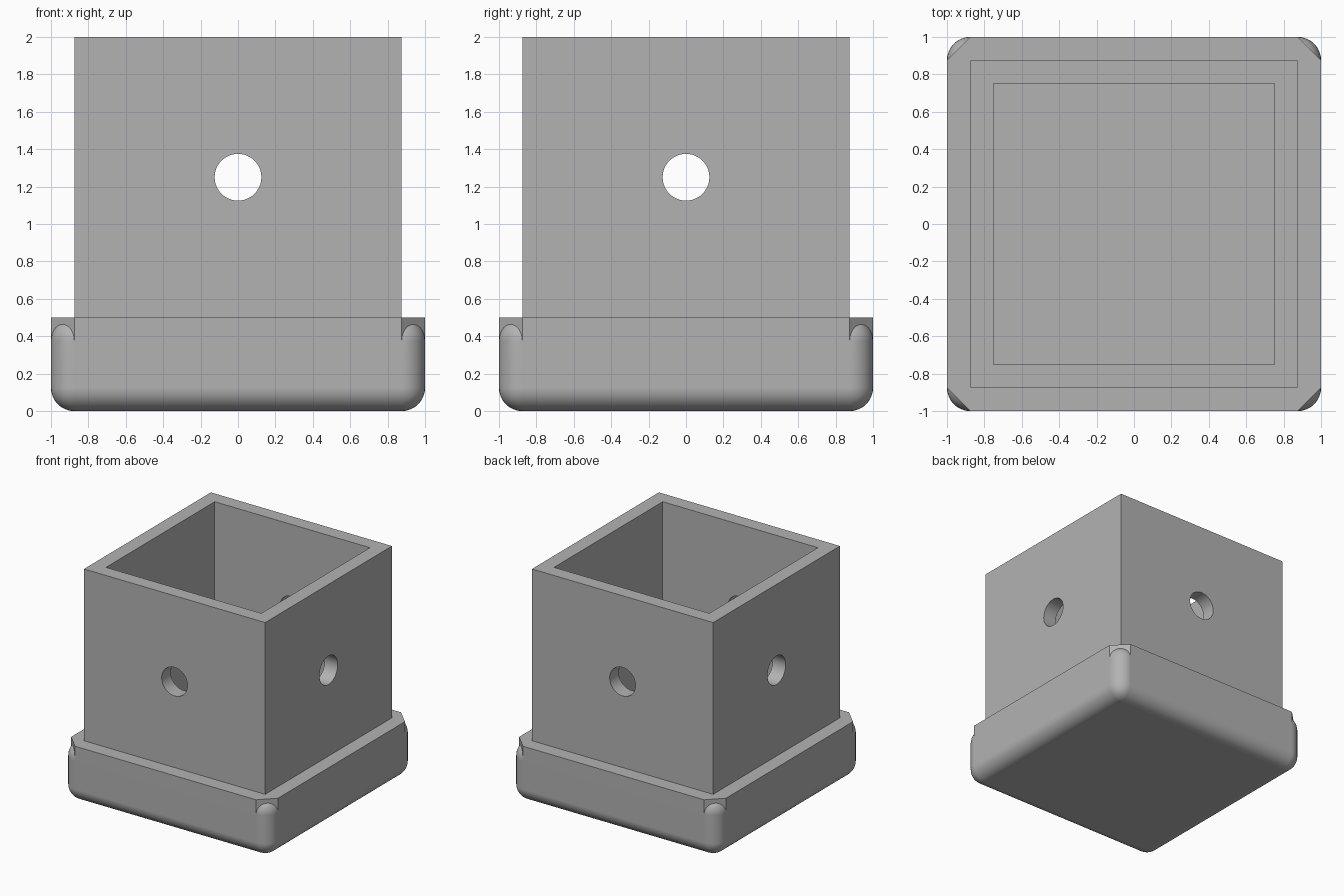
import bpy, bmesh
from math import pi, radians
from mathutils import Matrix, Vector

default = bpy.data.objects.get("Cube")
if default:
    bpy.data.objects.remove(default, do_unlink=True)

R = 0.125       # corner radius and wall thickness
BASE_H = 0.5
HEIGHT = 2.0
HOLE_Z = 1.25

grey = bpy.data.materials.new("plain grey")
grey.use_nodes = True
colour = (0.45, 0.45, 0.45, 1)
grey.diffuse_color = colour
grey.node_tree.nodes["Principled BSDF"].inputs["Base Color"].default_value = colour


def finish(bm, name):
    """Turn a bmesh into a named grey object."""
    bmesh.ops.recalc_face_normals(bm, faces=bm.faces)
    mesh = bpy.data.meshes.new(name)
    bm.to_mesh(mesh)
    bm.free()
    mesh.materials.append(grey)
    ob = bpy.data.objects.new(name, mesh)
    bpy.context.collection.objects.link(ob)
    return ob


def box(half, z0, z1):
    """Square block centred on the z axis."""
    bm = bmesh.new()
    size = Matrix.Diagonal((2 * half, 2 * half, z1 - z0, 1))
    bmesh.ops.create_cube(bm, size=1, matrix=Matrix.Translation((0, 0, (z0 + z1) / 2)) @ size)
    return bm


def combine(target, tool, operation):
    """Apply a boolean and remove the tool."""
    mod = target.modifiers.new(operation.lower(), 'BOOLEAN')
    mod.operation, mod.solver, mod.object = operation, 'EXACT', tool
    bpy.context.view_layer.objects.active = target
    bpy.ops.object.modifier_apply(modifier=mod.name)
    bpy.data.objects.remove(tool, do_unlink=True)


def smooth(ob):
    bpy.ops.object.select_all(action='DESELECT')
    ob.select_set(True)
    bpy.context.view_layer.objects.active = ob
    bpy.ops.object.shade_smooth_by_angle(angle=radians(30))
    mod = ob.modifiers.new("weighted normals", 'WEIGHTED_NORMAL')
    mod.keep_sharp = True


# Base: block rounded on every edge, trimmed so its top hides in the rim
bm = box(1, 0, BASE_H)
bmesh.ops.bevel(bm, geom=bm.edges[:], offset=R, segments=10, profile=0.5, affect='EDGES')
cut = bmesh.ops.bisect_plane(bm, geom=bm.verts[:] + bm.edges[:] + bm.faces[:],
                             plane_co=(0, 0, BASE_H - 0.02), plane_no=(0, 0, 1), clear_outer=True)
bmesh.ops.contextual_create(bm, geom=[e for e in cut["geom_cut"] if isinstance(e, bmesh.types.BMEdge)])
base = finish(bm, "base")

# Rim: plate with chamfered corners round the top of the base
bm = box(1, BASE_H - R, BASE_H)
upright = [e for e in bm.edges if abs(e.verts[0].co.z - e.verts[1].co.z) > 0.01]
bmesh.ops.bevel(bm, geom=upright, offset=R, segments=1, affect='EDGES')
combine(base, finish(bm, "rim"), 'UNION')
smooth(base)

# Square tube: hollow socket standing on the base
tube = finish(box(1 - R, BASE_H, HEIGHT), "square_tube")
combine(tube, finish(box(1 - 2 * R, BASE_H - 0.1, HEIGHT + 0.1), "cavity"), 'DIFFERENCE')

# Round holes through all four walls
for axis in ('X', 'Y'):
    bm = bmesh.new()
    turn = Matrix.Translation((0, 0, HOLE_Z)) @ Matrix.Rotation(pi / 2, 4, axis)
    bmesh.ops.create_cone(bm, cap_ends=True, segments=48, radius1=R, radius2=R, depth=3, matrix=turn)
    combine(tube, finish(bm, "hole_cutter"), 'DIFFERENCE')
smooth(tube)
